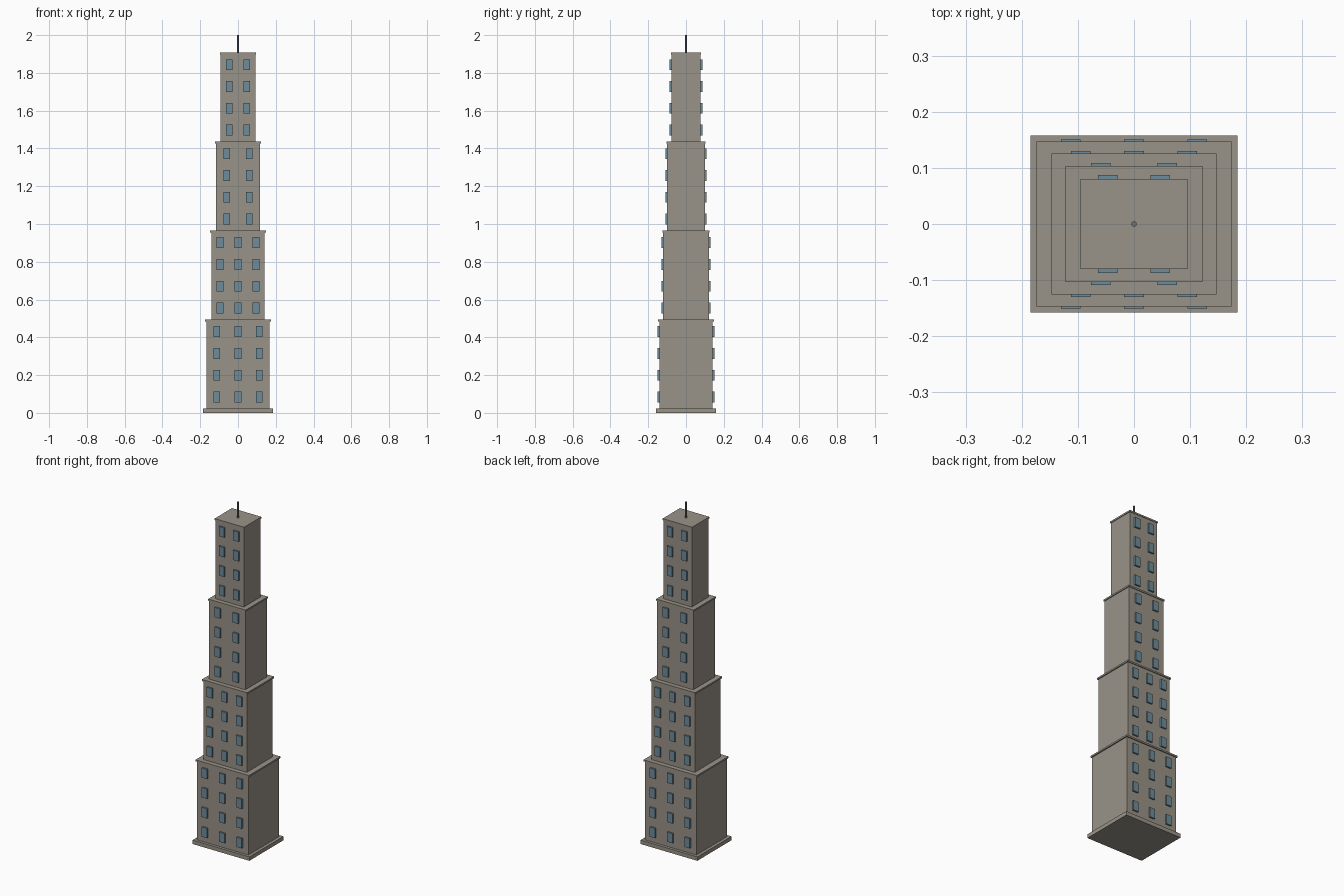
import bpy
import bmesh
from mathutils import Matrix, Vector

cube = bpy.data.objects.get("Cube")
if cube:
    bpy.data.objects.remove(cube, do_unlink=True)


def make_material(name, rgb):
    mat = bpy.data.materials.new(name)
    mat.use_nodes = True
    mat.diffuse_color = (*rgb, 1)
    mat.node_tree.nodes["Principled BSDF"].inputs["Base Color"].default_value = (*rgb, 1)
    return mat


STONE = make_material("warm grey stone", (0.318, 0.292, 0.246))
GLASS = make_material("blue grey glass", (0.156, 0.262, 0.328))
METAL = make_material("grey metal", (0.17, 0.17, 0.17))


def finish(name, bm, mat):
    mesh = bpy.data.meshes.new(name)
    bm.to_mesh(mesh)
    bm.free()
    mesh.materials.append(mat)
    obj = bpy.data.objects.new(name, mesh)
    bpy.context.collection.objects.link(obj)
    return obj


def add_box(bm, center, size):
    matrix = Matrix.Translation(Vector(center)) @ Matrix.Diagonal((*size, 1))
    bmesh.ops.create_cube(bm, size=1, matrix=matrix)


def slab(name, half_x, half_y, bottom, top):
    bm = bmesh.new()
    add_box(bm, (0, 0, (bottom + top) / 2), (2 * half_x, 2 * half_y, top - bottom))
    return finish(name, bm, STONE)


def window_grid(name, columns, face_y, first_z):
    # Panes stand slightly proud of the front and back walls
    bm = bmesh.new()
    for side in (-1, 1):
        for x in columns:
            for row in range(4):
                add_box(bm, (x, side * face_y, first_z + row * 0.1155),
                        (0.035, 0.019, 0.057))
    return finish(name, bm, GLASS)


BASE_TOP = 0.023
STEP = 0.471
CAP = 0.0094

slab("base_plinth", 0.1845, 0.158, 0, BASE_TOP)

# Each tier: wall half width, wall half depth, outer window column, has middle column
tiers = [
    (0.167, 0.1415, 0.1125, True),
    (0.1415, 0.1205, 0.095, True),
    (0.1175, 0.0995, 0.059, False),
    (0.092, 0.0775, 0.0465, False),
]
for i, (hx, hy, column, middle) in enumerate(tiers):
    label = ("lower", "second", "third", "upper")[i]
    bottom = BASE_TOP + i * STEP
    top = bottom + STEP
    slab(label + "_tier", hx, hy, bottom, top - CAP)
    slab(label + "_cornice", hx * 1.04, hy * 1.04, top - CAP, top)
    columns = [-column, 0, column] if middle else [-column, column]
    window_grid(label + "_windows", columns, hy, bottom + 0.061)

# Rooftop mast
roof = BASE_TOP + len(tiers) * STEP
bm = bmesh.new()
bmesh.ops.create_cone(bm, cap_ends=True, segments=8, radius1=0.005, radius2=0.005,
                      depth=2 - roof, matrix=Matrix.Translation((0, 0, (2 + roof) / 2)))
finish("antenna", bm, METAL)
